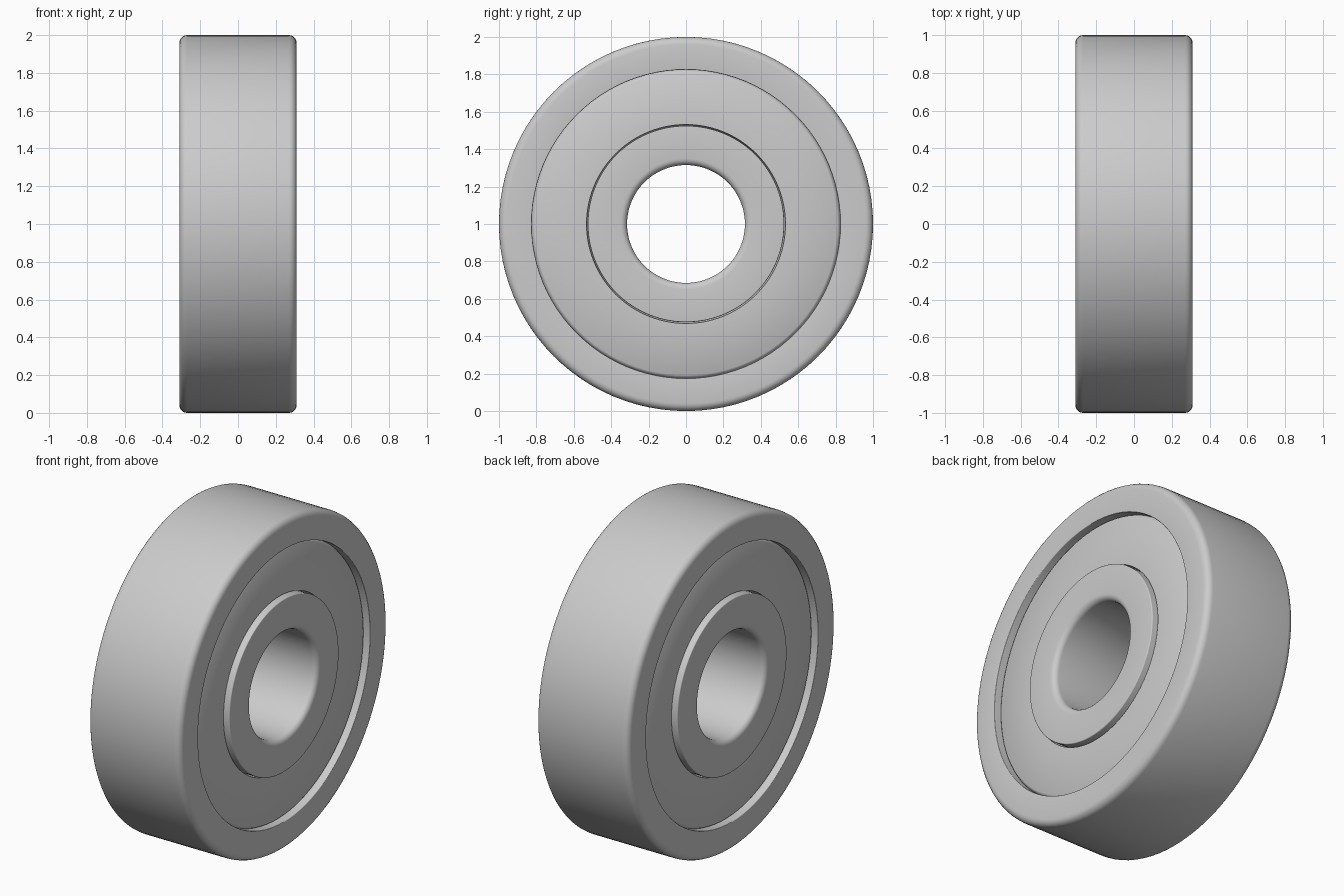
import bpy, bmesh, math
from mathutils import Matrix, Vector

cube = bpy.data.objects.get("Cube")
if cube:
    bpy.data.objects.remove(cube, do_unlink=True)

SEGMENTS = 96
HALF = 0.31           # half the bearing width
RECESS = 0.035        # shield depth below the ring faces

steel = bpy.data.materials.new("brushed_steel")
steel.use_nodes = True
colour = (0.6, 0.6, 0.6, 1)
steel.diffuse_color = colour
steel.node_tree.nodes["Principled BSDF"].inputs["Base Color"].default_value = colour


def rounded(x, r, dx, dr, size, steps=5):
    """Quarter-round corner from the radial side to the flat side."""
    points = []
    for i in range(steps + 1):
        a = math.pi / 2 * i / steps
        points.append((x - dx * size * (1 - math.sin(a)),
                       r - dr * size * (1 - math.cos(a))))
    return points


def lathe(name, profile):
    """Spin a closed (x, radius) section around the bearing axis."""
    bm = bmesh.new()
    rings = []
    for i in range(SEGMENTS):
        turn = Matrix.Rotation(2 * math.pi * i / SEGMENTS, 4, 'X')
        rings.append([bm.verts.new(turn @ Vector((x, 0, r))) for x, r in profile])
    n = len(profile)
    for i in range(SEGMENTS):
        a, b = rings[i], rings[(i + 1) % SEGMENTS]
        for j in range(n):
            k = (j + 1) % n
            bm.faces.new((a[j], a[k], b[k], b[j]))
    bmesh.ops.recalc_face_normals(bm, faces=bm.faces)
    mesh = bpy.data.meshes.new(name)
    bm.to_mesh(mesh)
    bm.free()
    obj = bpy.data.objects.new(name, mesh)
    obj.location.z = 1
    mesh.materials.append(steel)
    bpy.context.collection.objects.link(obj)
    bpy.ops.object.select_all(action='DESELECT')
    obj.select_set(True)
    bpy.context.view_layer.objects.active = obj
    bpy.ops.object.shade_smooth_by_angle(angle=math.radians(35))
    return obj


def ring(name, inner, outer, inner_round, outer_round):
    """Ring with rounded corners, mirrored about its middle plane."""
    side = rounded(HALF, outer, 1, 1, outer_round)
    side += rounded(HALF, inner, 1, -1, inner_round)[::-1]
    lathe(name, side + [(-x, r) for x, r in reversed(side)])


# Races
ring("outer_race", 0.825, 1.0, 0.004, 0.04)
ring("inner_race", 0.315, 0.525, 0.035, 0.006)

# Dust shields with a softened outer rim
for name, s in (("left_shield", 1), ("right_shield", -1)):
    face = HALF - RECESS
    section = [(face - 0.04, 0.524), (face - 0.02, 0.53), (face, 0.532),
               (face, 0.808), (face - 0.006, 0.818), (face - 0.018, 0.826),
               (face - 0.04, 0.826)]
    lathe(name, [(s * x, r) for x, r in section])
